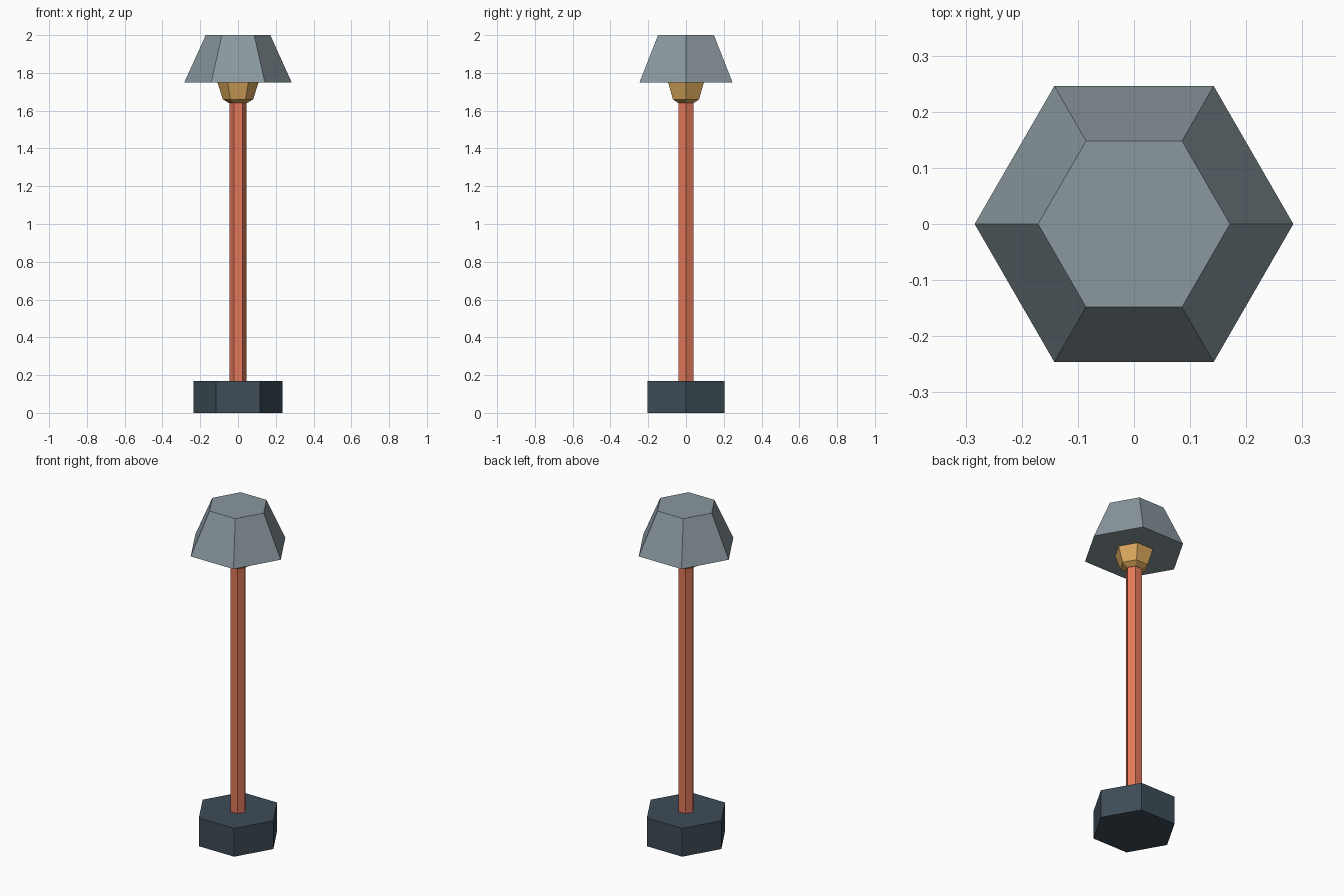
import bpy, math

cube = bpy.data.objects.get("Cube")
if cube:
    bpy.data.objects.remove(cube, do_unlink=True)


def linear(v):
    v /= 255
    return v / 12.92 if v <= 0.04045 else ((v + 0.055) / 1.055) ** 2.4


def material(name, *rgb):
    colour = (*[linear(v) for v in rgb], 1)
    mat = bpy.data.materials.new(name)
    mat.use_nodes = True
    mat.diffuse_color = colour
    bsdf = mat.node_tree.nodes["Principled BSDF"]
    bsdf.inputs["Base Color"].default_value = colour
    bsdf.inputs["Roughness"].default_value = 0.8
    return mat


def hex_solid(name, rings, mat, sides=6):
    """Closed, flat-faced solid through (radius, height) rings."""
    verts = [(r * math.cos(math.tau * i / sides), r * math.sin(math.tau * i / sides), z)
             for r, z in rings for i in range(sides)]
    faces = [tuple(reversed(range(sides))),
             tuple(range(len(verts) - sides, len(verts)))]
    for k in range(len(rings) - 1):
        a, b = k * sides, (k + 1) * sides
        for i in range(sides):
            j = (i + 1) % sides
            faces.append((a + i, a + j, b + j, b + i))
    mesh = bpy.data.meshes.new(name)
    mesh.from_pydata(verts, [], faces)
    mesh.materials.append(mat)
    obj = bpy.data.objects.new(name, mesh)
    bpy.context.collection.objects.link(obj)
    return obj


dark_slate = material("dark slate", 62, 76, 87)
copper = material("copper", 226, 121, 90)
amber = material("amber", 218, 168, 92)
grey = material("blue grey", 138, 152, 159)

# Heavy foot, slim pole, bulb and shade
hex_solid("base", [(0.235, 0), (0.235, 0.17)], dark_slate)
hex_solid("pole", [(0.045, 0.17), (0.045, 1.64)], copper)
hex_solid("bulb", [(0.047, 1.64), (0.08, 1.66), (0.11, 1.752)], amber)
hex_solid("shade", [(0.284, 1.75), (0.171, 2)], grey)
